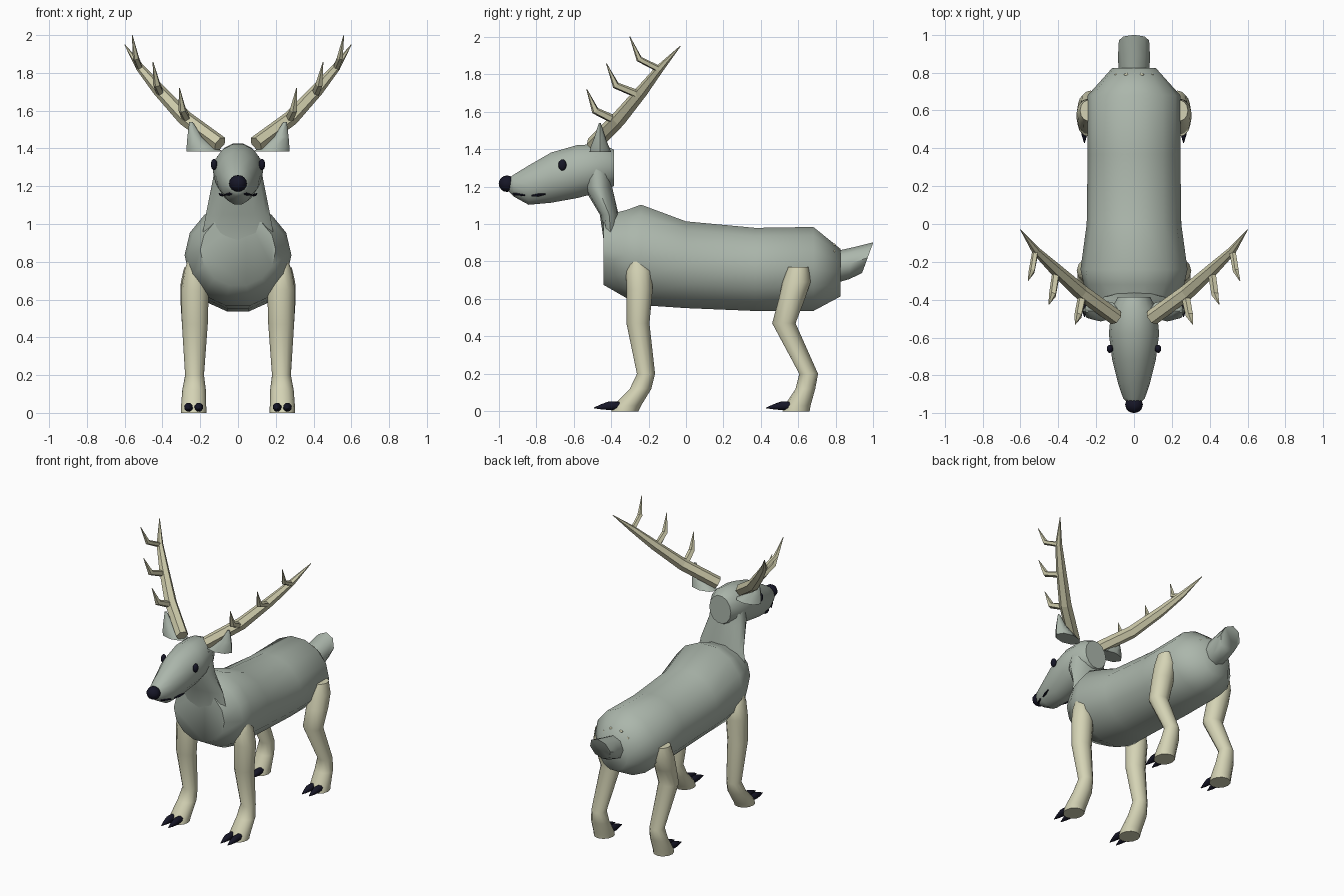
import bpy, bmesh, math
from mathutils import Vector, Matrix


def material(name, rgb):
    m = bpy.data.materials.new(name)
    m.diffuse_color = (*rgb, 1)
    return m


GREY = material("grey_coat", (0.41, 0.47, 0.41))
CREAM = material("cream_leg", (0.66, 0.65, 0.46))
HORN = material("antler_bone", (0.61, 0.59, 0.40))
DARK = material("dark_horn", (0.008, 0.008, 0.02))


def finish(bm, name, mat, smooth):
    bmesh.ops.recalc_face_normals(bm, faces=bm.faces)
    me = bpy.data.meshes.new(name)
    bm.to_mesh(me)
    bm.free()
    me.materials.append(mat)
    ob = bpy.data.objects.new(name, me)
    bpy.context.collection.objects.link(ob)
    if smooth:
        bpy.context.view_layer.objects.active = ob
        ob.select_set(True)
        bpy.ops.object.shade_smooth_by_angle(angle=math.radians(smooth))
        ob.select_set(False)
    return ob


def skin(name, rings, mat, sides=12, smooth=50):
    """Skin rings of (centre, u axis, v axis) into a closed tube."""
    bm = bmesh.new()
    loops = []
    for c, u, v in rings:
        loops.append([bm.verts.new(c + u * math.cos(a) + v * math.sin(a))
                      for a in (math.tau * i / sides for i in range(sides))])
    for a, b in zip(loops, loops[1:]):
        for i in range(sides):
            j = (i + 1) % sides
            bm.faces.new((a[i], a[j], b[j], b[i]))
    bm.faces.new(loops[0])
    bm.faces.new(loops[-1])
    return finish(bm, name, mat, smooth)


def along_y(name, rows, mat, **kw):
    """Rows of y, bottom z, top z, half width."""
    return skin(name, [(Vector((0, y, (b + t) / 2)), Vector((w, 0, 0)),
                        Vector((0, 0, (t - b) / 2))) for y, b, t, w in rows], mat, **kw)


def along_z(name, rows, mat, s=1, **kw):
    """Rows of z, front y, back y, inner x, outer x."""
    return skin(name, [(Vector((s * (i + o) / 2, (f + b) / 2, z)), Vector(((o - i) / 2, 0, 0)),
                        Vector((0, (b - f) / 2, 0))) for z, f, b, i, o in rows], mat, **kw)


def tube(name, rows, mat, s=1, **kw):
    """Rows of x, y, z, radius; rings stand square to the path."""
    pts = [Vector((s * x, y, z)) for x, y, z, r in rows]
    rings = []
    for i, p in enumerate(pts):
        d = (pts[min(i + 1, len(pts) - 1)] - pts[max(i - 1, 0)]).normalized()
        u = d.cross(Vector((0.3 * s, 0.2, -1))).normalized()
        rings.append((p, u * rows[i][3], d.cross(u) * rows[i][3]))
    return skin(name, rings, mat, **kw)


def ball(name, loc, size, mat, seg=12):
    bm = bmesh.new()
    bmesh.ops.create_uvsphere(bm, u_segments=seg, v_segments=8, radius=1,
                              matrix=Matrix.Translation(loc) @ Matrix.Diagonal((*size, 1)))
    return finish(bm, name, mat, 60)


# Torso, deep at the chest and tapered at the rump
along_y("body", [(-0.44, 0.67, 1.05, 0.20), (-0.32, 0.60, 1.08, 0.265), (-0.24, 0.56, 1.11, 0.283),
                 (0.0, 0.545, 1.02, 0.25), (0.37, 0.53, 0.985, 0.245), (0.68, 0.53, 0.99, 0.245),
                 (0.825, 0.61, 0.87, 0.115)], GREY, sides=14, smooth=60)

# Neck
along_z("neck", [(0.88, -0.435, -0.36, -0.20, 0.20), (1.05, -0.46, -0.36, -0.17, 0.17),
                 (1.2, -0.55, -0.395, -0.14, 0.14), (1.36, -0.57, -0.40, -0.11, 0.11)], GREY)

# Head tapering to the muzzle
along_y("head", [(-0.385, 1.20, 1.40, 0.085), (-0.45, 1.17, 1.43, 0.12), (-0.58, 1.135, 1.425, 0.133),
                 (-0.72, 1.11, 1.385, 0.115), (-0.84, 1.10, 1.315, 0.085),
                 (-0.92, 1.145, 1.265, 0.058), (-0.945, 1.17, 1.245, 0.035)], GREY, sides=14)
ball("nose", (0, -0.955, 1.215), (0.047, 0.045, 0.044), DARK)

# Short tail with a slanted flat end
skin("tail", [(Vector((0, 0.80, 0.77)), Vector((0.08, 0, 0)), Vector((0, 0, 0.085))),
              (Vector((0, 0.88, 0.79)), Vector((0.085, 0, 0)), Vector((0, 0.01, 0.085))),
              (Vector((0, 0.97, 0.82)), Vector((0.08, 0, 0)), Vector((0, 0.03, 0.082)))],
     GREY, sides=8, smooth=50)

FRONT_LEG = [(0.81, -0.29, -0.24, 0.22, 0.265), (0.75, -0.32, -0.185, 0.18, 0.285),
             (0.65, -0.318, -0.178, 0.155, 0.303), (0.47, -0.318, -0.195, 0.16, 0.297),
             (0.2, -0.262, -0.165, 0.18, 0.28), (0.12, -0.30, -0.185, 0.17, 0.295),
             (0.03, -0.39, -0.24, 0.168, 0.302), (0.0, -0.40, -0.255, 0.168, 0.302)]
HIND_LEG = [(0.77, 0.545, 0.655, 0.20, 0.285), (0.69, 0.515, 0.665, 0.165, 0.303),
            (0.60, 0.495, 0.635, 0.16, 0.305), (0.47, 0.46, 0.585, 0.16, 0.297),
            (0.2, 0.605, 0.705, 0.18, 0.28), (0.12, 0.585, 0.69, 0.17, 0.295),
            (0.03, 0.525, 0.665, 0.168, 0.302), (0.0, 0.515, 0.66, 0.168, 0.302)]
ANTLER = [(0.095, -0.495, 1.425, 0.042), (0.28, -0.36, 1.56, 0.041), (0.42, -0.235, 1.71, 0.033),
          (0.52, -0.14, 1.83, 0.022), (0.60, -0.03, 1.95, 0.002)]
TINES = [[(0.27, -0.37, 1.55, 0.024), (0.295, -0.485, 1.605, 0.021), (0.31, -0.53, 1.72, 0.002)],
         [(0.41, -0.25, 1.69, 0.022), (0.43, -0.375, 1.74, 0.020), (0.45, -0.425, 1.857, 0.002)],
         [(0.52, -0.14, 1.825, 0.018), (0.54, -0.25, 1.88, 0.017), (0.56, -0.30, 2.0, 0.002)]]

for s, tag in ((1, "right"), (-1, "left")):
    # Legs and their paired pointed hooves
    for kind, rows, toe in (("front", FRONT_LEG, -0.38), ("hind", HIND_LEG, 0.54)):
        along_z(f"{kind}_leg_{tag}", rows, CREAM, s)
        for n, x in enumerate((0.207, 0.262)):
            tube(f"{kind}_hoof_{tag}_{n + 1}",
                 [(x, toe + 0.03, 0.03, 0.022), (x, toe - 0.03, 0.03, 0.024),
                  (x, toe - 0.07, 0.024, 0.015), (x, toe - 0.112, 0.018, 0.002)],
                 DARK, s, sides=8, smooth=60)
    # Faceted antlers with three upturned tines
    tube(f"antler_{tag}", ANTLER, HORN, s, sides=6, smooth=0)
    for n, rows in enumerate(TINES):
        tube(f"antler_tine_{tag}_{n + 1}", rows, HORN, s, sides=5, smooth=0)
    # Pointed ears
    along_z(f"ear_{tag}", [(1.385, -0.515, -0.40, 0.08, 0.272), (1.41, -0.51, -0.41, 0.125, 0.272),
                           (1.46, -0.49, -0.43, 0.19, 0.268), (1.54, -0.465, -0.455, 0.24, 0.258)],
            GREY, s, sides=8)
    # Eyes
    ball(f"eye_{tag}", (s * 0.127, -0.66, 1.315), (0.017, 0.022, 0.03), DARK)
    # Mouth line in two strokes along the muzzle
    tube(f"mouth_front_{tag}", [(0.0, -0.938, 1.178, 0.005), (0.04, -0.915, 1.16, 0.008),
                                (0.072, -0.86, 1.153, 0.004)], DARK, s, sides=6)
    tube(f"mouth_corner_{tag}", [(0.077, -0.825, 1.151, 0.004), (0.088, -0.79, 1.154, 0.008),
                                 (0.099, -0.75, 1.16, 0.004)], DARK, s, sides=6)
    # Pale flecks above the tail
    for n, (x, z) in enumerate(((0.04, 0.888), (0.09, 0.853))):
        ball(f"rump_fleck_{tag}_{n + 1}", (s * x, 0.79, z), (0.013, 0.008, 0.008), CREAM, 8)
